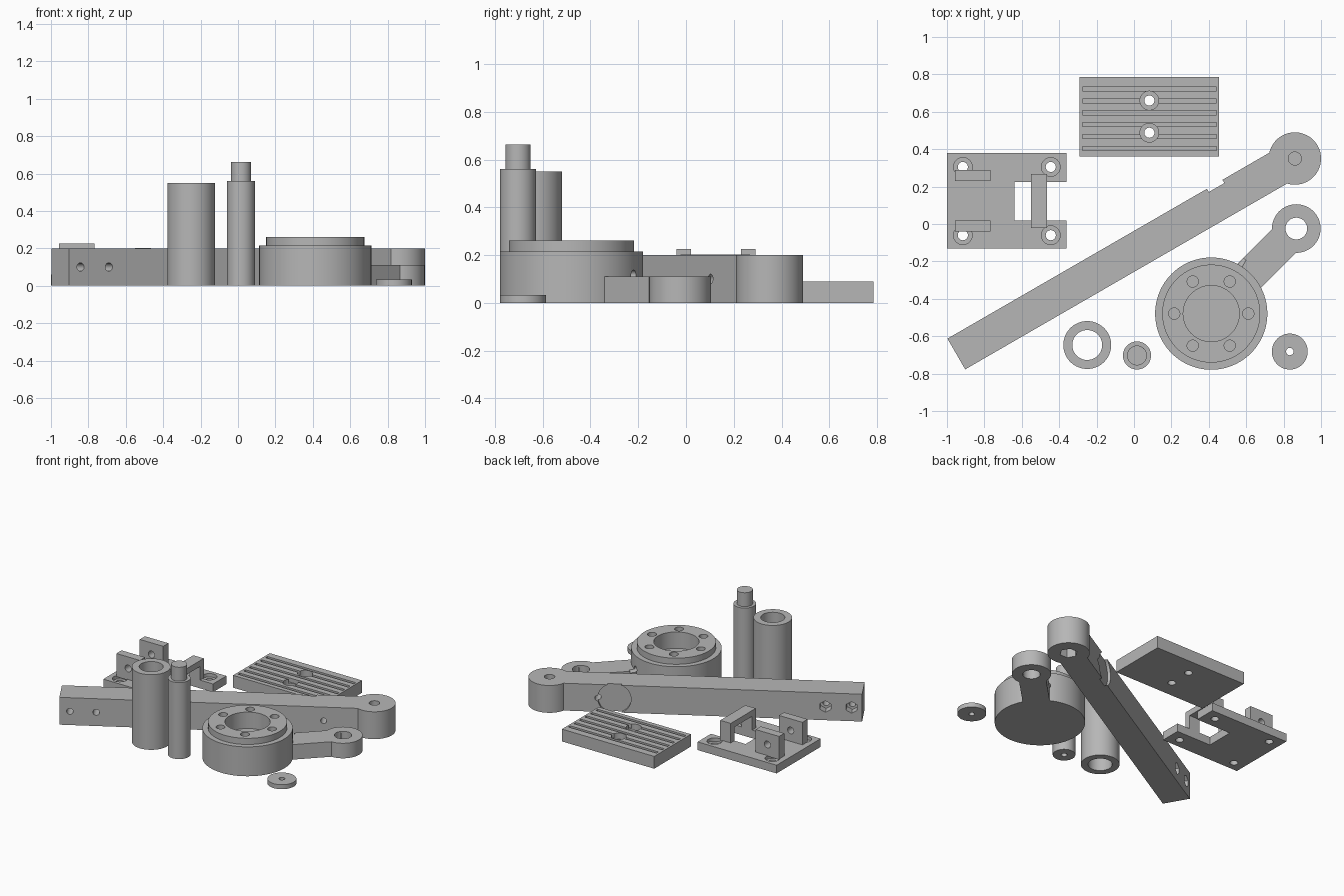
import bpy
from math import radians, cos, sin, pi
from mathutils import Matrix, Vector

if "Cube" in bpy.data.objects:
    bpy.data.objects.remove(bpy.data.objects["Cube"], do_unlink=True)

grey = bpy.data.materials.new("plain_grey")
grey.use_nodes = True
COLOUR = (0.47, 0.47, 0.47, 1)
grey.diffuse_color = COLOUR
grey.node_tree.nodes["Principled BSDF"].inputs["Base Color"].default_value = COLOUR


def place(name, matrix):
    ob = bpy.context.object
    ob.name = name
    ob.data.transform(matrix @ ob.matrix_world)
    ob.matrix_world = Matrix()
    return ob


def box(x0, x1, y0, y1, z0, z1, name="helper", matrix=Matrix()):
    bpy.ops.mesh.primitive_cube_add(size=1)
    centre = Matrix.Translation(((x0 + x1) / 2, (y0 + y1) / 2, (z0 + z1) / 2))
    return place(name, matrix @ centre @ Matrix.Diagonal((x1 - x0, y1 - y0, z1 - z0, 1)))


def cyl(x, y, r, z0, z1, name="helper", sides=64, matrix=Matrix()):
    bpy.ops.mesh.primitive_cylinder_add(vertices=sides, radius=r, depth=z1 - z0)
    return place(name, matrix @ Matrix.Translation((x, y, (z0 + z1) / 2)))


def rod_y(x, z, r, y0, y1, sides=32, matrix=Matrix()):
    """Cylinder lying along the local y axis."""
    lay = Matrix.Translation((x, (y0 + y1) / 2, z)) @ Matrix.Rotation(pi / 2, 4, 'X')
    half = (y1 - y0) / 2
    return cyl(0, 0, r, -half, half, sides=sides, matrix=matrix @ lay)


def combine(ob, others, operation):
    for other in others:
        mod = ob.modifiers.new(operation, 'BOOLEAN')
        mod.operation, mod.solver, mod.object = operation, 'EXACT', other
        bpy.context.view_layer.objects.active = ob
        bpy.ops.object.modifier_apply(modifier=mod.name)
        bpy.data.objects.remove(other, do_unlink=True)


def finish(ob):
    ob.data.materials.clear()
    ob.data.materials.append(grey)
    bpy.ops.object.select_all(action='DESELECT')
    ob.select_set(True)
    bpy.context.view_layer.objects.active = ob
    bpy.ops.object.shade_smooth_by_angle(angle=radians(30))


def turned(x, y, degrees):
    return Matrix.Translation((x, y, 0)) @ Matrix.Rotation(radians(degrees), 4, 'Z')


# Long arm with a round end, laid out along its own x axis
LENGTH, HALF = 2.09, 0.095
frame = turned(-0.95, -0.695, 30)
arm = box(0, LENGTH, -HALF, HALF, 0, 0.2, "long_arm", frame)
combine(arm, [cyl(LENGTH, 0, 0.14, 0, 0.2, matrix=frame)], 'UNION')
cuts = [cyl(LENGTH, 0, 0.035, 0.09, 0.3, sides=32, matrix=frame),
        cyl(LENGTH, 0, 0.06, -0.1, 0.08, sides=6, matrix=frame),
        rod_y(1.65, 0.1, 0.111, HALF - 0.02, 0.3, 64, frame),
        rod_y(1.76, 0.1, 0.02, -0.3, 0.3, 32, frame)]
for t in (0.07, 0.245):
    cuts += [rod_y(t, 0.1, 0.022, -0.3, 0.3, 32, frame),
             rod_y(t, 0.1, 0.042, HALF - 0.06, 0.3, 6, frame)]
combine(arm, cuts, 'DIFFERENCE')
finish(arm)

# Round hub with raised rim and crank
CX, CY = 0.413, -0.479
frame = turned(CX, CY, 45)
hub = cyl(CX, CY, 0.3, 0, 0.215, "hub_with_crank", 96)
reach = 0.643
combine(hub, [cyl(CX, CY, 0.262, 0.1, 0.26, sides=96),
              box(0.2, reach, -0.09, 0.09, 0, 0.11, matrix=frame),
              cyl(reach, 0, 0.13, 0, 0.11, matrix=frame)], 'UNION')
cuts = [cyl(CX, CY, 0.15, 0.14, 0.4),
        cyl(reach, 0, 0.058, -0.1, 0.3, matrix=frame),
        rod_y(0, 0.117, 0.02, 0.24, 0.34, 24, turned(CX, CY, -30))]
for i in range(6):
    a = i * pi / 3
    cuts.append(cyl(CX + 0.198 * cos(a), CY + 0.198 * sin(a), 0.03, 0.12, 0.4, sides=32))
combine(hub, cuts, 'DIFFERENCE')
finish(hub)

# Grooved plate with two countersunk bolt holes
plate = box(-0.292, 0.455, 0.36, 0.785, 0, 0.09, "grooved_plate")
cuts = []
for i in range(6):
    y = 0.404 + i * 0.0636
    cuts.append(box(-0.275, 0.44, y - 0.011, y + 0.011, 0.06, 0.2))
for y in (0.488, 0.66):
    cuts += [cyl(0.082, y, 0.027, -0.1, 0.2, sides=32),
             cyl(0.082, y, 0.05, 0.045, 0.2, sides=48)]
combine(plate, cuts, 'DIFFERENCE')
finish(plate)

# Mounting bracket: slotted base, two drilled lugs and a bridge
BASE = 0.06
bracket = box(-1, -0.36, -0.13, 0.38, 0, BASE, "mounting_bracket")
cuts = [box(-0.64, -0.2, 0.02, 0.225, -0.1, 0.2)]
for x in (-0.915, -0.445):
    for y in (-0.06, 0.305):
        cuts += [cyl(x, y, 0.027, -0.1, 0.2, sides=32),
                 cyl(x, y, 0.05, 0.035, 0.2, sides=48)]
combine(bracket, cuts, 'DIFFERENCE')
finish(bracket)

for side, y in (("front", -0.04), ("back", 0.23)):
    lug = box(-0.957, -0.767, y, y + 0.06, BASE - 0.005, 0.225, side + "_lug")
    combine(lug, [rod_y(-0.862, 0.14, 0.025, y - 0.1, y + 0.16)], 'DIFFERENCE')
    finish(lug)

bridge = box(-0.55, -0.465, -0.022, 0.268, BASE - 0.005, 0.203, "bridge")
combine(bridge, [box(-0.7, -0.3, 0.02, 0.225, 0, 0.16)], 'DIFFERENCE')
finish(bridge)

# Loose turned parts: sleeve, stepped pin and washer
sleeve = cyl(-0.25, -0.647, 0.128, 0, 0.55, "sleeve")
combine(sleeve, [cyl(-0.25, -0.647, 0.08, -0.1, 0.7)], 'DIFFERENCE')
finish(sleeve)

pin = cyl(0.016, -0.703, 0.075, 0, 0.56, "stepped_pin")
combine(pin, [cyl(0.016, -0.703, 0.053, 0.5, 0.662)], 'UNION')
combine(pin, [cyl(0.016, -0.703, 0.02, -0.1, 0.15, sides=24)], 'DIFFERENCE')
finish(pin)

washer = cyl(0.833, -0.682, 0.096, 0, 0.033, "washer")
combine(washer, [cyl(0.833, -0.682, 0.02, -0.1, 0.1, sides=24)], 'DIFFERENCE')
finish(washer)
